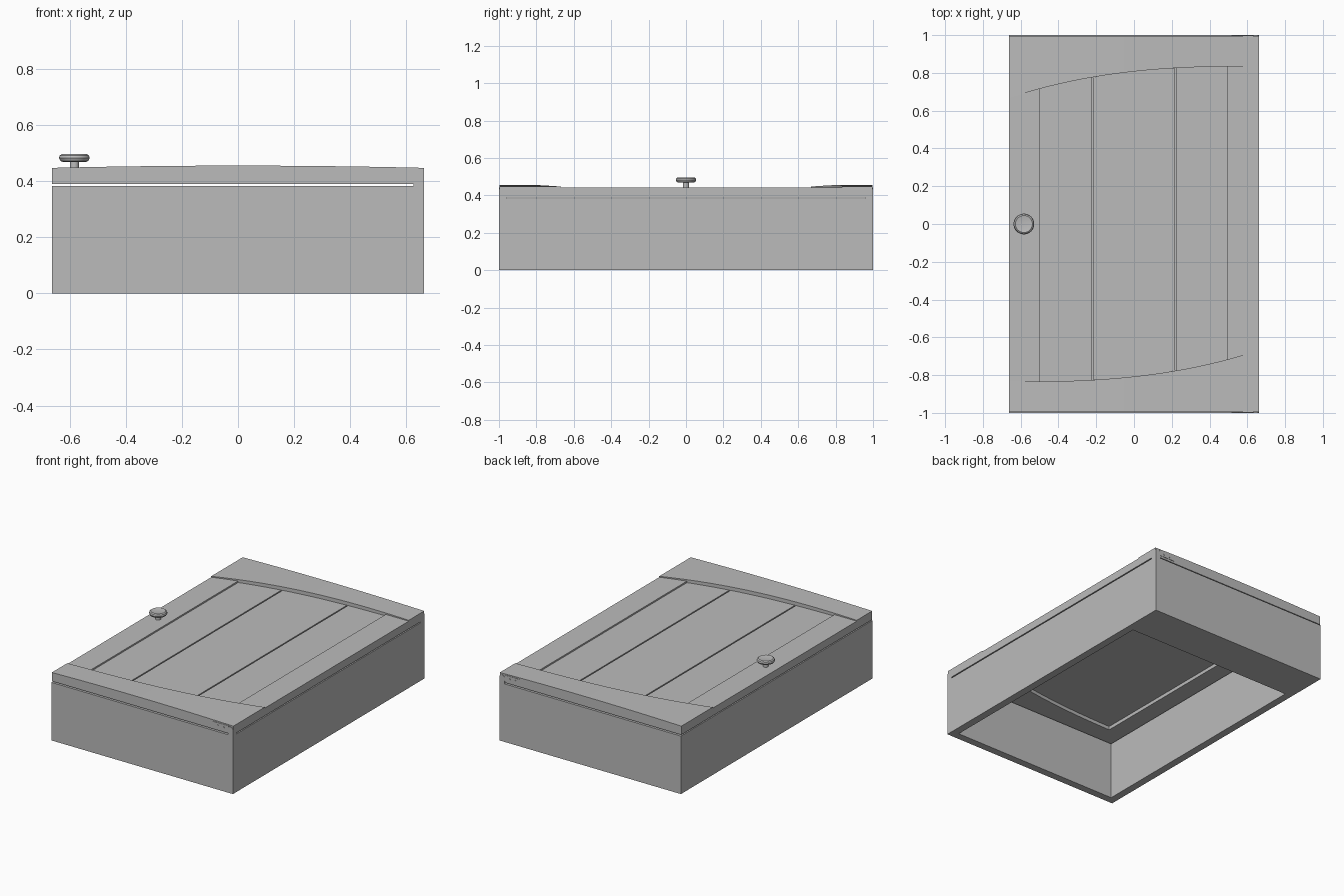
import bpy, bmesh, math

if "Cube" in bpy.data.objects:
    bpy.data.objects.remove(bpy.data.objects["Cube"])

grey = bpy.data.materials.new("plain_grey")
grey.diffuse_color = (0.5, 0.5, 0.5, 1)
grey.use_nodes = True
grey.node_tree.nodes["Principled BSDF"].inputs["Base Color"].default_value = grey.diffuse_color

HX, HY = 0.663, 1.0          # half width and half length
DY = 0.996                   # half length of the door
Z0, Z1 = 0.39, 0.447         # door underside and rail top at the sides


def finish(name, bm, smooth=False):
    bmesh.ops.remove_doubles(bm, verts=bm.verts, dist=1e-5)
    bmesh.ops.recalc_face_normals(bm, faces=bm.faces)
    me = bpy.data.meshes.new(name)
    bm.to_mesh(me)
    bm.free()
    me.materials.append(grey)
    ob = bpy.data.objects.new(name, me)
    bpy.context.collection.objects.link(ob)
    if smooth:
        bpy.ops.object.select_all(action='DESELECT')
        bpy.context.view_layer.objects.active = ob
        ob.select_set(True)
        bpy.ops.object.shade_smooth_by_angle(angle=math.radians(35))
    return ob


def val(f, x):
    return f(x) if callable(f) else f


def slab(name, x0, x1, ylo, yhi, zlo, zhi, n=1, smooth=False):
    """Board whose ends and top may follow a curve along x."""
    bm = bmesh.new()
    rings = []
    for i in range(n + 1):
        x = x0 + (x1 - x0) * i / n
        a, b, c, d = (val(f, x) for f in (ylo, yhi, zlo, zhi))
        rings.append([bm.verts.new((x, y, z)) for y, z in ((a, c), (b, c), (b, d), (a, d))])
    for r, s in zip(rings, rings[1:]):
        for k in range(4):
            bm.faces.new((r[k], r[(k + 1) % 4], s[(k + 1) % 4], s[k]))
    bm.faces.new(rings[0])
    bm.faces.new(rings[-1])
    return finish(name, bm, smooth)


def prism(name, pts, y0, y1):
    """Outline in x and z, extruded along y."""
    bm = bmesh.new()
    a = [bm.verts.new((x, y0, z)) for x, z in pts]
    b = [bm.verts.new((x, y1, z)) for x, z in pts]
    bm.faces.new(a)
    bm.faces.new(b)
    for i in range(len(pts)):
        j = (i + 1) % len(pts)
        bm.faces.new((a[i], a[j], b[j], b[i]))
    return finish(name, bm)


# Carcass: open frame with one deep end
T, INNER = 0.05, 0.72
bm = bmesh.new()
outer = [(-HX, -HY), (HX, -HY), (HX, HY), (-HX, HY)]
inner = [(-HX + T, -HY + T), (HX - T, -HY + T), (HX - T, INNER), (-HX + T, INNER)]
loops = [[bm.verts.new((x, y, z)) for x, y in pts]
         for pts, z in ((outer, 0), (outer, 0.383), (inner, 0.383), (inner, 0))]
for r, s in zip(loops, loops[1:] + loops[:1]):
    for k in range(4):
        bm.faces.new((r[k], r[(k + 1) % 4], s[(k + 1) % 4], s[k]))
finish("carcass", bm)


# Door rails: swept inner edge and gently domed top
def front_arc(x):
    t = min(1, max(0, (x + HX) / (2 * HX)))
    return -0.835 + 0.168 * t ** 2.6


def back_arc(x):
    return -front_arc(-x)


def dome(x):
    return Z1 + 0.008 * (1 - (x / HX) ** 2)


slab("front_rail", -HX, HX, -DY, front_arc, Z0, dome, 32, True)
slab("back_rail", -HX, HX, back_arc, DY, Z0, dome, 32, True)

# Door stiles
for side, (a, b) in (("left", (-HX, -0.5)), ("right", (0.495, HX))):
    slab(side + "_stile", a, b, front_arc, back_arc, Z0, 0.441, 8)

# Recessed planks with grooves, on a backing panel
slab("panel_backing", -0.5, 0.495, front_arc, back_arc, 0.413, 0.421, 24)
G = 0.004
for i, (a, b) in enumerate(((-0.5, -0.222 - G), (-0.222 + G, 0.222 - G), (0.222 + G, 0.495))):
    slab("plank_%d" % (i + 1), a, b, front_arc, back_arc, 0.421, 0.431, 12)

# Hinges at both ends
for end, s in (("front", -1), ("back", 1)):
    prism(end + "_hinge_plate", [(0.515, 0.403), (0.63, 0.403), (0.63, 0.441), (0.515, 0.441)],
          s * 0.99, s * 0.9985)
    arc = [(0.6445 + 0.0185 * math.cos(math.radians(d)), 0.42 + 0.0185 * math.sin(math.radians(d)))
           for d in range(0, 181, 20)]
    prism(end + "_hinge_knuckle", [(0.626, 0.38), (0.663, 0.38)] + arc, s * 0.96, s * 1.0)
    for k, x in enumerate((0.55, 0.592)):
        circle = [(x + 0.007 * math.cos(i * math.pi / 6), 0.421 + 0.007 * math.sin(i * math.pi / 6))
                  for i in range(12)]
        prism("%s_hinge_screw_%d" % (end, k + 1), circle, s * 0.99, s * 1.0)

# Knob: turned profile
profile = [(0, 0.435), (0.016, 0.435), (0.016, 0.468), (0.041, 0.468), (0.05, 0.472), (0.055, 0.482),
           (0.052, 0.491), (0.045, 0.496), (0.04, 0.4945), (0, 0.4945)]
bm = bmesh.new()
verts = [bm.verts.new((-0.583 + r, 0, z)) for r, z in profile]
edges = [bm.edges.new(p) for p in zip(verts, verts[1:])]
bmesh.ops.spin(bm, geom=verts + edges, cent=(-0.583, 0, 0), axis=(0, 0, 1),
               angle=2 * math.pi, steps=32, use_duplicate=False)
finish("knob", bm, True)
